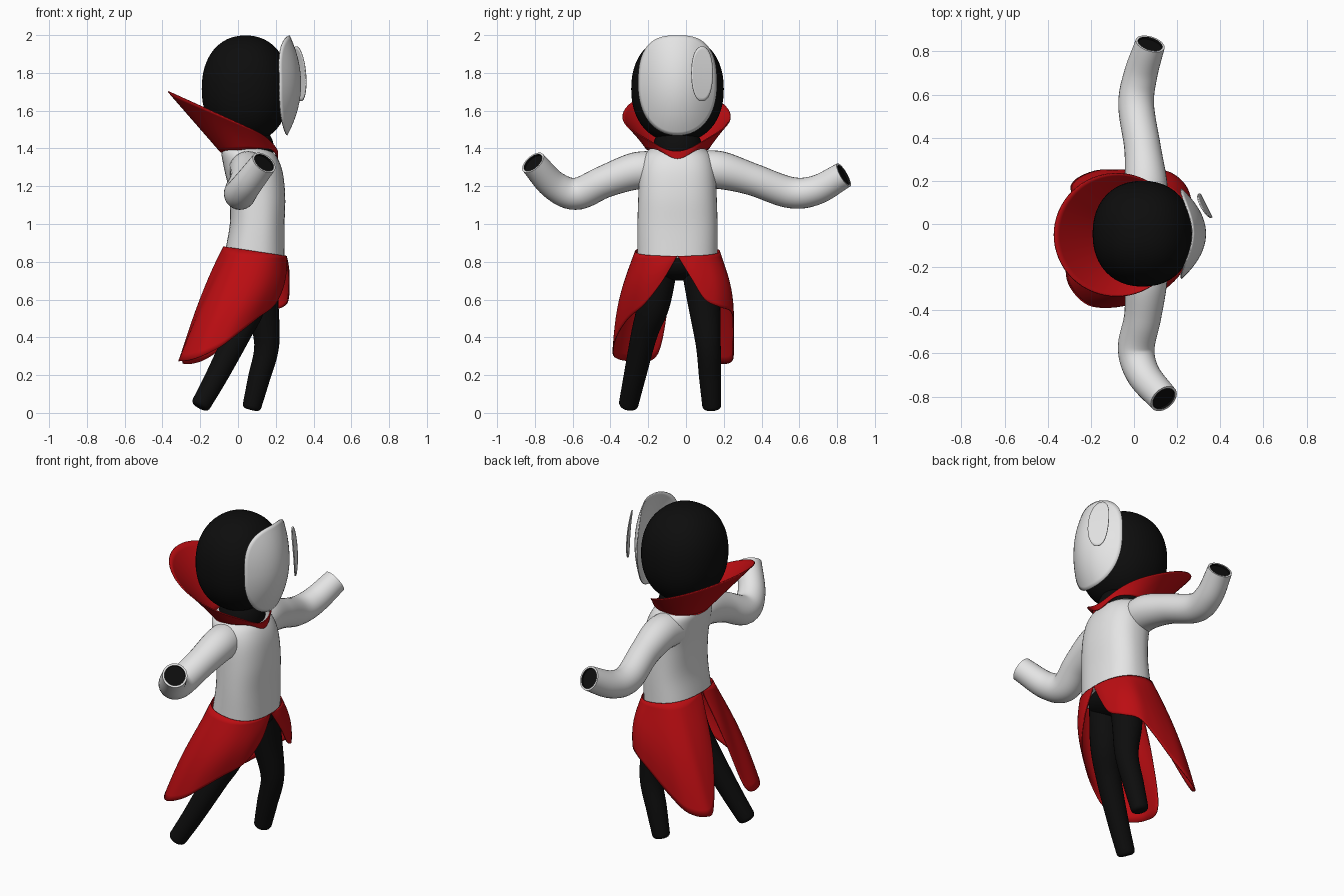
import bpy, bmesh, math
from mathutils import Vector as V

if "Cube" in bpy.data.objects:
    bpy.data.objects.remove(bpy.data.objects["Cube"])


def material(name, rgb):
    m = bpy.data.materials.new(name)
    m.diffuse_color = (*rgb, 1)
    m.use_nodes = True
    m.node_tree.nodes["Principled BSDF"].inputs["Base Color"].default_value = m.diffuse_color
    return m


BLACK = material("soft black", (0.004, 0.004, 0.004))
PALE = material("pale grey", (0.78, 0.78, 0.78))
RED = material("deep red", (0.5, 0.004, 0.006))


def spow(c, p):
    return math.copysign(abs(c) ** (2 / p), c)


def spline(pts, n):
    """n+1 samples of a smooth curve through equal-length tuples."""
    pts = [tuple(p) for p in pts]
    ext = ([tuple(2 * a - b for a, b in zip(pts[0], pts[1]))] + pts
           + [tuple(2 * a - b for a, b in zip(pts[-1], pts[-2]))])
    out = []
    for i in range(n + 1):
        f = i / n * (len(pts) - 1)
        k = min(int(f), len(pts) - 2)
        t = f - k
        out.append(tuple(
            0.5 * (2 * b + (c - a) * t + (2 * a - 5 * b + 4 * c - d) * t * t
                   + (3 * b - a - 3 * c + d) * t ** 3)
            for a, b, c, d in zip(*ext[k:k + 4])))
    return out


def loft(name, rings, mats, wrap=True, cap_start=False, cap_end=False,
         dark_from=None, thick=0):
    """Skin a list of point rings; faces past ring dark_from use slot 1."""
    bm = bmesh.new()
    vs = [[bm.verts.new(p) for p in r] for r in rings]
    n = len(rings[0])
    for i in range(len(vs) - 1):
        for j in range(n if wrap else n - 1):
            k = (j + 1) % n
            f = bm.faces.new((vs[i][j], vs[i][k], vs[i + 1][k], vs[i + 1][j]))
            if dark_from is not None and i >= dark_from:
                f.material_index = 1
    if cap_start:
        bm.faces.new(vs[0][::-1])
    if cap_end:
        f = bm.faces.new(vs[-1])
        f.material_index = 0 if dark_from is None else 1
    bmesh.ops.remove_doubles(bm, verts=bm.verts, dist=1e-5)
    bmesh.ops.recalc_face_normals(bm, faces=bm.faces)
    me = bpy.data.meshes.new(name)
    bm.to_mesh(me)
    bm.free()
    for m in mats:
        me.materials.append(m)
    ob = bpy.data.objects.new(name, me)
    bpy.context.collection.objects.link(ob)
    bpy.ops.object.select_all(action='DESELECT')
    ob.select_set(True)
    bpy.context.view_layer.objects.active = ob
    bpy.ops.object.shade_smooth_by_angle(angle=math.radians(45))
    if thick:
        s = ob.modifiers.new("thickness", 'SOLIDIFY')
        s.thickness = thick
        s.offset = 0
    return ob


def tube_rings(path, n=36, sides=28):
    """Circular rings swept along (x, y, z, radius) points."""
    pts = spline(path, n)
    rings, side = [], V((1, 0, 0))
    for i, p in enumerate(pts):
        t = (V(pts[min(i + 1, n)][:3]) - V(pts[max(i - 1, 0)][:3])).normalized()
        side = (side - t * side.dot(t)).normalized()
        up = t.cross(side)
        rings.append([V(p[:3]) + p[3] * (side * math.cos(a) + up * math.sin(a))
                      for a in (2 * math.pi * j / sides for j in range(sides))])
    return rings, t


def ellipsoid(name, c, r, mat, p=2.0):
    rings = []
    for i in range(1, 32):
        a = math.pi * i / 32
        s, z = spow(math.sin(a), p), -spow(math.cos(a), p)
        rings.append([V((c[0] + r[0] * s * spow(math.cos(b), p),
                         c[1] + r[1] * s * spow(math.sin(b), p),
                         c[2] + r[2] * z))
                      for b in (2 * math.pi * j / 48 for j in range(48))])
    return loft(name, rings, [mat], cap_start=True, cap_end=True)


# Head, neck and hips
ellipsoid("head", (0.04, -0.045, 1.715), (0.232, 0.245, 0.283), BLACK, 2.2)
ellipsoid("neck", (0.06, -0.045, 1.40), (0.13, 0.13, 0.13), BLACK)
ellipsoid("hips", (0.1, -0.04, 0.79), (0.135, 0.17, 0.09), BLACK)


# Curved face mask and the single floating eye plate
def plate(name, cy, cz, w, up, down, surface, top_p, steps=14):
    rings = []
    for i in range(steps + 1):
        ring = []
        for j in range(64):
            a = 2 * math.pi * j / 64
            p = top_p if math.sin(a) > 0 else 2.2
            dy = w * spow(math.cos(a), p) * i / steps
            dz = (up if math.sin(a) > 0 else down) * spow(math.sin(a), p) * i / steps
            y, z = cy + dy, cz + dz
            ring.append(V((surface(y, z), y, z)))
        rings.append(ring)
    return loft(name, rings, [PALE], thick=0.006)


def mask_x(y, z):
    d = z - 1.74
    return 0.331 - (0.9 if d > 0 else 1.0) * d * d - 2.6 * (y + 0.045) ** 2


plate("face_mask", -0.045, 1.74, 0.207, 0.258, 0.27, mask_x, 2.7)
plate("eye", 0.085, 1.80, 0.056, 0.14, 0.15,
      lambda y, z: 0.362 - 0.5 * (y - 0.03) - 0.45 * (z - 1.7) ** 2, 2.2, 8)

# Torso: height, centre x, half depth, half width
rings = []
for z, cx, rx, ry in spline([(0.84, 0.09, 0.157, 0.213), (1.0, 0.102, 0.144, 0.212),
                             (1.16, 0.1, 0.15, 0.207), (1.29, 0.08, 0.157, 0.2),
                             (1.37, 0.06, 0.147, 0.175), (1.41, 0.055, 0.11, 0.12)], 30):
    ring = []
    for j in range(48):
        a = 2 * math.pi * j / 48
        dx = rx * spow(math.cos(a), 2.4)
        ring.append(V((cx + dx, -0.045 + ry * spow(math.sin(a), 2.4),
                       z - 0.12 * dx)))
    rings.append(ring)
loft("torso", rings, [PALE], cap_start=True, cap_end=True)

# Arms: bent sleeves with a dark recessed opening
arms = {
    "arm_left": [(0.05, 0.07, 1.285, 0.1), (0.055, 0.18, 1.285, 0.1),
                 (0.04, 0.35, 1.237, 0.085), (0.01, 0.55, 1.167, 0.083),
                 (0.03, 0.69, 1.18, 0.078), (0.075, 0.835, 1.26, 0.07)],
    "arm_right": [(0.05, -0.16, 1.285, 0.1), (0.055, -0.27, 1.28, 0.098),
                  (0.04, -0.43, 1.225, 0.086), (0.01, -0.58, 1.16, 0.085),
                  (0.045, -0.70, 1.205, 0.078), (0.138, -0.81, 1.325, 0.07)],
}
for name, path in arms.items():
    rings, t = tube_rings(path)
    c = V(path[-1][:3])
    rings.append([c + (p - c) * 0.84 for p in rings[-1]])
    rings.append([p - t * 0.012 for p in rings[-1]])
    loft(name, rings, [PALE, BLACK], cap_start=True, cap_end=True,
         dark_from=len(rings) - 2)

# Legs: tapered, with rounded ends
legs = {
    "leg_left": [(0.12, 0.06, 0.8, 0.09), (0.13, 0.095, 0.58, 0.085),
                 (0.152, 0.118, 0.36, 0.066), (0.11, 0.128, 0.18, 0.058),
                 (0.075, 0.136, 0.04, 0.05)],
    "leg_right": [(0.1, -0.13, 0.8, 0.09), (0.065, -0.17, 0.58, 0.085),
                  (0.0, -0.22, 0.42, 0.07), (-0.11, -0.27, 0.2, 0.059),
                  (-0.193, -0.303, 0.05, 0.052)],
}
for name, path in legs.items():
    rings, t = tube_rings(path)
    c, last = V(path[-1][:3]), rings[-1]
    for a in (20, 40, 60, 80):
        a = math.radians(a)
        rings.append([c + (p - c) * (0.55 + 0.45 * math.cos(a))
                      + t * 0.024 * math.sin(a) for p in last])
    loft(name, rings, [BLACK], cap_start=True, cap_end=True)

# Flared collar: low at the front, tall at the back
rings = []
for i in range(13):
    v, ring = i / 12, []
    for j in range(64):
        a = 2 * math.pi * j / 64
        ca, sa = math.cos(a), math.sin(a)
        dip = max(0, ca) ** 8
        low = V((0.06 + 0.15 * ca, -0.045 + 0.165 * sa,
                 1.40 - 0.02 * max(0, -ca) - 0.055 * dip))
        x = -0.08 + 0.29 * ca
        high = V((x, -0.05 + 0.285 * sa, 1.535 - 0.45 * x - 0.055 * dip))
        ring.append(low.lerp(high, v))
    rings.append(ring)
loft("collar", rings, [RED], thick=0.006)

# Coat tails: two flaps, split at front and back, hem path from front to back
tails = {
    "coat_tail_right": (-1, [
        (0.255, -0.05, 0.825), (0.245, -0.13, 0.69), (0.195, -0.22, 0.575),
        (0.1, -0.305, 0.5), (0.0, -0.36, 0.42), (-0.1, -0.385, 0.345),
        (-0.22, -0.37, 0.29), (-0.305, -0.27, 0.275), (-0.3, -0.15, 0.31),
        (-0.2, -0.09, 0.6), (-0.075, -0.05, 0.88)]),
    "coat_tail_left": (1, [
        (0.255, -0.04, 0.825), (0.27, 0.03, 0.71), (0.265, 0.1, 0.6),
        (0.235, 0.18, 0.56), (0.16, 0.24, 0.535), (0.06, 0.25, 0.46),
        (-0.06, 0.25, 0.36), (-0.18, 0.245, 0.28), (-0.275, 0.2, 0.26),
        (-0.285, 0.14, 0.3), (-0.2, 0.03, 0.58), (-0.075, -0.04, 0.88)]),
}
for name, (side, hem) in tails.items():
    n, rows = 56, 16
    hem = [V(p) for p in spline(hem, n)]
    rings = []
    for i in range(rows + 1):
        v, ring = i / rows, []
        for j, h in enumerate(hem):
            a = math.pi * j / n
            ca, sa = spow(math.cos(a), 2.4), spow(math.sin(a), 2.4)
            top = V((0.09 + 0.165 * ca, -0.045 + side * 0.222 * sa,
                     0.855 - 0.15 * 0.165 * ca))
            out = V((ca, side * sa, 0)) * 0.025 * math.sin(math.pi * v) * math.sin(a)
            ring.append(top.lerp(h, v) + out)
        rings.append(ring)
    loft(name, rings, [RED], wrap=False, thick=0.006)
